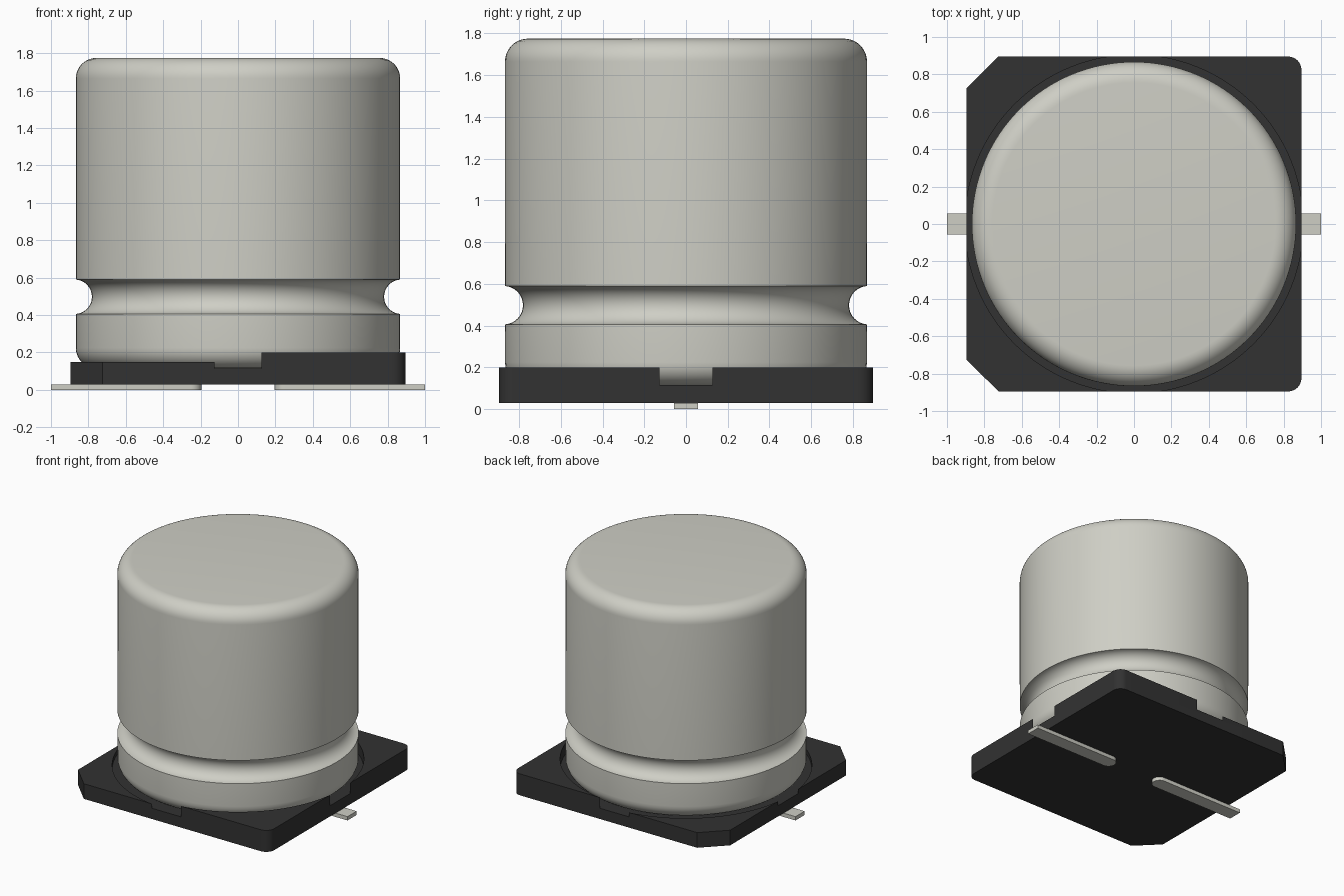
import bpy, bmesh, math
from math import cos, sin, pi, radians

if "Cube" in bpy.data.objects:
    bpy.data.objects.remove(bpy.data.objects["Cube"], do_unlink=True)


def material(name, color):
    mat = bpy.data.materials.new(name)
    mat.use_nodes = True
    mat.diffuse_color = (*color, 1)
    mat.node_tree.nodes["Principled BSDF"].inputs["Base Color"].default_value = (*color, 1)
    return mat


aluminium = material("aluminium", (0.62, 0.62, 0.56))
black_plastic = material("black plastic", (0.032, 0.032, 0.032))


def make_object(name, bm, mat):
    bmesh.ops.recalc_face_normals(bm, faces=bm.faces)
    mesh = bpy.data.meshes.new(name)
    bm.to_mesh(mesh)
    bm.free()
    obj = bpy.data.objects.new(name, mesh)
    bpy.context.collection.objects.link(obj)
    mesh.materials.append(mat)
    return obj


def smooth(obj):
    bpy.ops.object.select_all(action='DESELECT')
    obj.select_set(True)
    bpy.context.view_layer.objects.active = obj
    bpy.ops.object.shade_smooth_by_angle(angle=radians(30))


def arc(cx, cy, r, start, end, steps):
    angles = [radians(start + (end - start) * i / steps) for i in range(steps + 1)]
    return [(cx + r * cos(a), cy + r * sin(a)) for a in angles]


def prism(name, outline, z0, z1, mat):
    bm = bmesh.new()
    face = bm.faces.new([bm.verts.new((x, y, z0)) for x, y in outline])
    top = bmesh.ops.extrude_face_region(bm, geom=[face])["geom"]
    bmesh.ops.translate(bm, vec=(0, 0, z1 - z0),
                        verts=[v for v in top if isinstance(v, bmesh.types.BMVert)])
    return make_object(name, bm, mat)


def lathe(name, profile, steps, mat):
    bm = bmesh.new()
    verts = [bm.verts.new((r, 0, z)) for r, z in profile]
    edges = [bm.edges.new(pair) for pair in zip(verts, verts[1:])]
    bmesh.ops.spin(bm, geom=verts + edges, cent=(0, 0, 0), axis=(0, 0, 1),
                   angle=2 * pi, steps=steps, use_duplicate=False)
    bmesh.ops.remove_doubles(bm, verts=bm.verts, dist=0.0005)
    return make_object(name, bm, mat)


# Can: rounded ends and a crimped groove near the bottom
R, FILLET, BOTTOM, TOP = 0.867, 0.11, 0.115, 1.775
inner = R - FILLET
profile = [(0, BOTTOM)]
profile += arc(inner, BOTTOM + FILLET, FILLET, -90, 0, 8)
profile += arc(0.873, 0.498, 0.092, 266, 94, 16)
profile += arc(inner, TOP - FILLET, FILLET, 0, 90, 10)
profile += [(0, TOP)]
smooth(lathe("can", profile, 128, aluminium))

# Base: two chamfered corners and two rounded ones
H, CHAMFER, ROUND = 0.895, 0.17, 0.07
outline = [(-H, H - CHAMFER), (-H, CHAMFER - H), (CHAMFER - H, -H)]
outline += arc(H - ROUND, ROUND - H, ROUND, -90, 0, 8)
outline += arc(H - ROUND, H - ROUND, ROUND, 0, 90, 8)
outline += [(CHAMFER - H, H)]
base = prism("base", outline, 0.03, 0.2, black_plastic)

# Cutters: lowered half, and round seat that breaks out on all four sides
step_cutter = prism("step_cutter", [(-1, -1), (0, -1), (0, 1), (-1, 1)],
                    0.15, 0.4, black_plastic)
seat_cutter = prism("seat_cutter", arc(0, 0, 0.904, 0, 360, 128)[:-1],
                    BOTTOM, 0.5, black_plastic)
for cutter in (step_cutter, seat_cutter):
    cut = base.modifiers.new(cutter.name, 'BOOLEAN')
    cut.operation = 'DIFFERENCE'
    cut.solver = 'EXACT'
    cut.object = cutter
    bpy.context.view_layer.objects.active = base
    bpy.ops.object.modifier_apply(modifier=cut.name)
    bpy.data.objects.remove(cutter, do_unlink=True)
smooth(base)

# Terminals: flat strips with a rounded inner end
W = 0.057
for side, name in ((1, "left_terminal"), (-1, "right_terminal")):
    strip = [(1, -W), (1, W)] + arc(0.195 + W, 0, W, 90, 270, 12)
    smooth(prism(name, [(side * x, y) for x, y in strip], 0, 0.03, aluminium))
